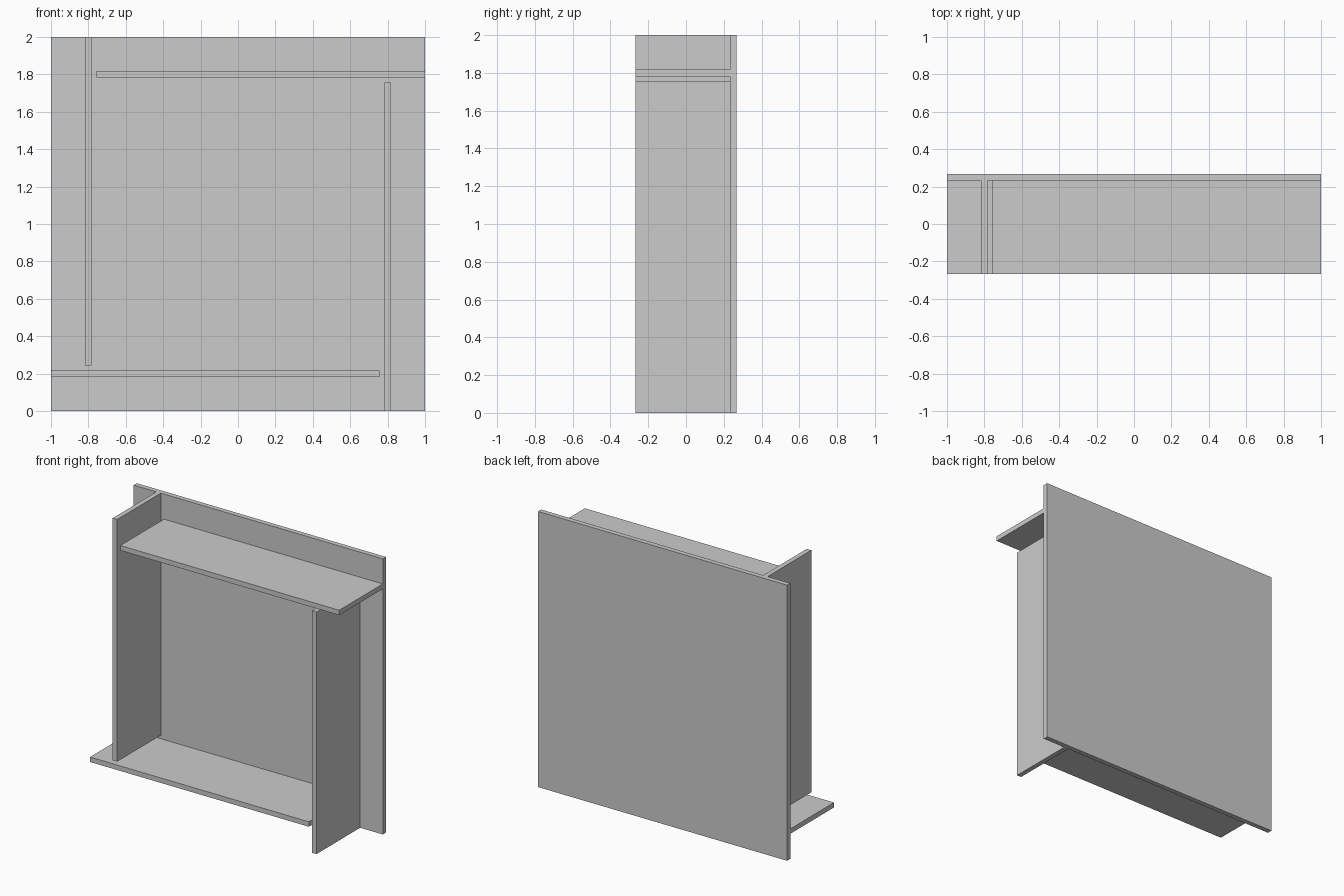
import bpy
from math import radians
from mathutils import Matrix, Vector

if "Cube" in bpy.data.objects:
    bpy.data.objects.remove(bpy.data.objects["Cube"])

T = 0.036       # board thickness
DEPTH = 0.536   # overall depth
CENTRE = Vector((0, 0, 1))


def board(name, lo, hi, angle=0):
    """Box between two corners (relative to the panel centre), turned about y."""
    lo, hi = Vector(lo), Vector(hi)
    bpy.ops.mesh.primitive_cube_add(size=1)
    ob = bpy.context.object
    ob.name = name
    ob.data.transform(Matrix.Translation(CENTRE)
                      @ Matrix.Rotation(radians(angle), 4, 'Y')
                      @ Matrix.Translation((lo + hi) / 2)
                      @ Matrix.Diagonal((*(hi - lo), 1)))
    return ob


back = DEPTH / 2

# Square back panel
board("back_panel", (-1, back - T, -1), (1, back, 1))

# Four identical boards in a pinwheel, each a quarter turn from the last
for i, name in enumerate(("top_shelf", "right_upright", "bottom_shelf", "left_upright")):
    board(name, (-0.757, -back, 0.8 - T / 2), (1, back - T, 0.8 + T / 2), 90 * i)
